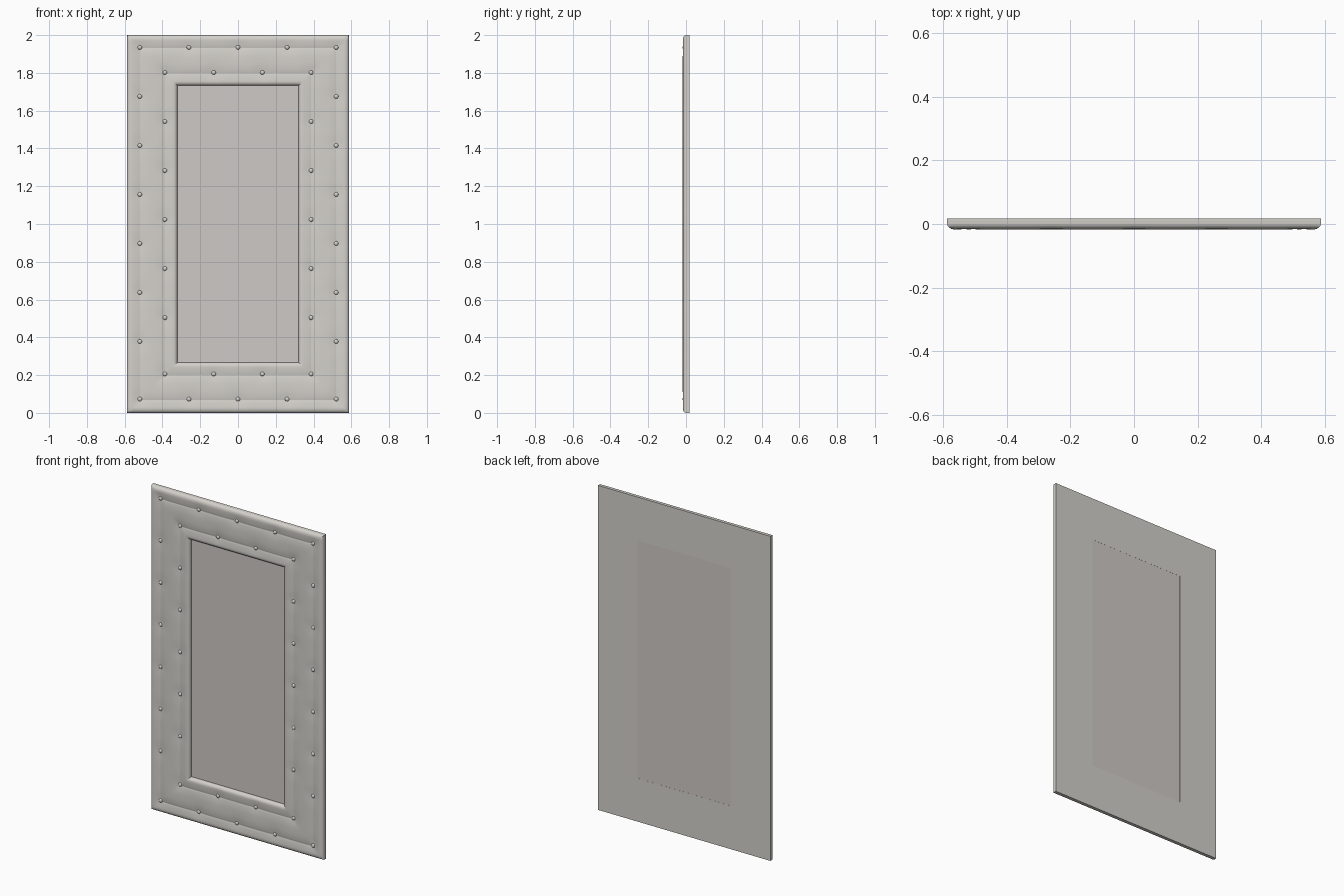
import bpy, bmesh, math
from mathutils import Vector

if "Cube" in bpy.data.objects:
    bpy.data.objects.remove(bpy.data.objects["Cube"])

W, H = 0.588, 2.0            # half width, height of the panel
BACK = 0.018                 # flat rear plane
BORDER = 0.267               # width of the padded border
SEAMS = (0.068, 0.201)       # stitched lines, measured in from the outer edge
STEP = 0.2595                # stud spacing


def material(name, rgb):
    m = bpy.data.materials.new(name)
    m.diffuse_color = (*rgb, 1)
    m.use_nodes = True
    m.node_tree.nodes["Principled BSDF"].inputs["Base Color"].default_value = m.diffuse_color
    return m


upholstery = material("pale_upholstery", (0.66, 0.64, 0.60))
panel_mat = material("warm_grey_panel", (0.62, 0.59, 0.57))
stud_mat = material("stud_grey", (0.66, 0.65, 0.63))


def finish(bm, name, mat, angle=40):
    bmesh.ops.recalc_face_normals(bm, faces=bm.faces[:])
    me = bpy.data.meshes.new(name)
    bm.to_mesh(me)
    bm.free()
    for p in me.polygons:
        p.use_smooth = True
    me.set_sharp_from_angle(angle=math.radians(angle))
    me.materials.append(mat)
    ob = bpy.data.objects.new(name, me)
    bpy.context.collection.objects.link(ob)
    return ob


# Stud positions: a row across top and bottom, and columns stepping down from the top
def stud_ring(inset, columns, rows):
    x = W - inset
    top, bottom = H - inset + 0.003, inset + 0.005
    pts = []
    for i in range(columns):
        px = -x + 2 * x * i / (columns - 1)
        pts += [(px, top), (px, bottom)]
    for k in range(1, rows):
        pts += [(-x, top - k * STEP), (x, top - k * STEP)]
    return pts


studs = stud_ring(SEAMS[0], 5, 7) + stud_ring(SEAMS[1], 4, 6)


# Padding surface: rounded edges, creased seams, dimples around the studs
def pad_y(d, x, z):
    e = min(d / 0.026, (BORDER - d) / 0.022, 1.0)
    y = 0.001 - 0.0185 * math.sqrt(max(0.0, 1 - (1 - e) ** 2))
    for s in SEAMS:
        a = abs(d - s)
        y += 0.0025 * math.exp(-a / 0.006) + 0.003 * math.exp(-(a / 0.028) ** 2)
    for sx, sz in studs:
        r2 = (x - sx) ** 2 + (z - sz) ** 2
        if r2 < 0.02:
            y += 0.003 * math.exp(-r2 / 0.0018)
    return y


# Padded border: a cross-section swept around the rectangle with mitred corners
arc = [1 - math.cos(math.pi / 2 * i / 6) for i in range(6)]
ds = [0.026 * a for a in arc] + [BORDER - 0.022 * a for a in arc]
ds += [0.026 + (BORDER - 0.048) * i / 28 for i in range(29)]
for s in SEAMS:
    ds = [d for d in ds if abs(d - s) > 0.009]
    ds += [s + o for o in (-0.007, -0.003, 0, 0.003, 0.007)]
ds.sort()
section = [(0.0, BACK)] + [(d, None) for d in ds] + [(BORDER, BACK)]

bm = bmesh.new()
rings = []
for d, y in section:
    x, lo, hi = W - d, d, H - d
    corners = [Vector(c) for c in ((-x, lo), (x, lo), (x, hi), (-x, hi))]
    ring = []
    for side in range(4):
        a, b = corners[side], corners[(side + 1) % 4]
        n = 60 if side % 2 == 0 else 100
        for i in range(n):
            p = a.lerp(b, i / n)
            ring.append(bm.verts.new((p.x, pad_y(d, p.x, p.y) if y is None else y, p.y)))
    rings.append(ring)
count = len(rings[0])
for j in range(len(rings)):
    r, q = rings[j], rings[(j + 1) % len(rings)]
    for i in range(count):
        k = (i + 1) % count
        bm.faces.new((r[i], r[k], q[k], q[i]))
finish(bm, "padded_border", upholstery)

# Recessed flat centre panel
bm = bmesh.new()
bmesh.ops.create_cube(bm, size=1)
front, rear = 0.006, BACK - 0.0005
for v in bm.verts:
    v.co = (v.co.x * 2 * (W - BORDER + 0.0005),
            rear if v.co.y > 0 else front,
            H / 2 + v.co.z * (H - 2 * BORDER + 0.001))
finish(bm, "centre_panel", panel_mat)

# Domed studs sitting in the dimples
bm = bmesh.new()
for sx, sz in studs:
    made = bmesh.ops.create_uvsphere(bm, u_segments=16, v_segments=10, radius=1)
    for v in made["verts"]:
        v.co = (sx + v.co.x * 0.012, -0.009 + v.co.z * 0.009, sz + v.co.y * 0.012)
finish(bm, "studs", stud_mat, 60)
